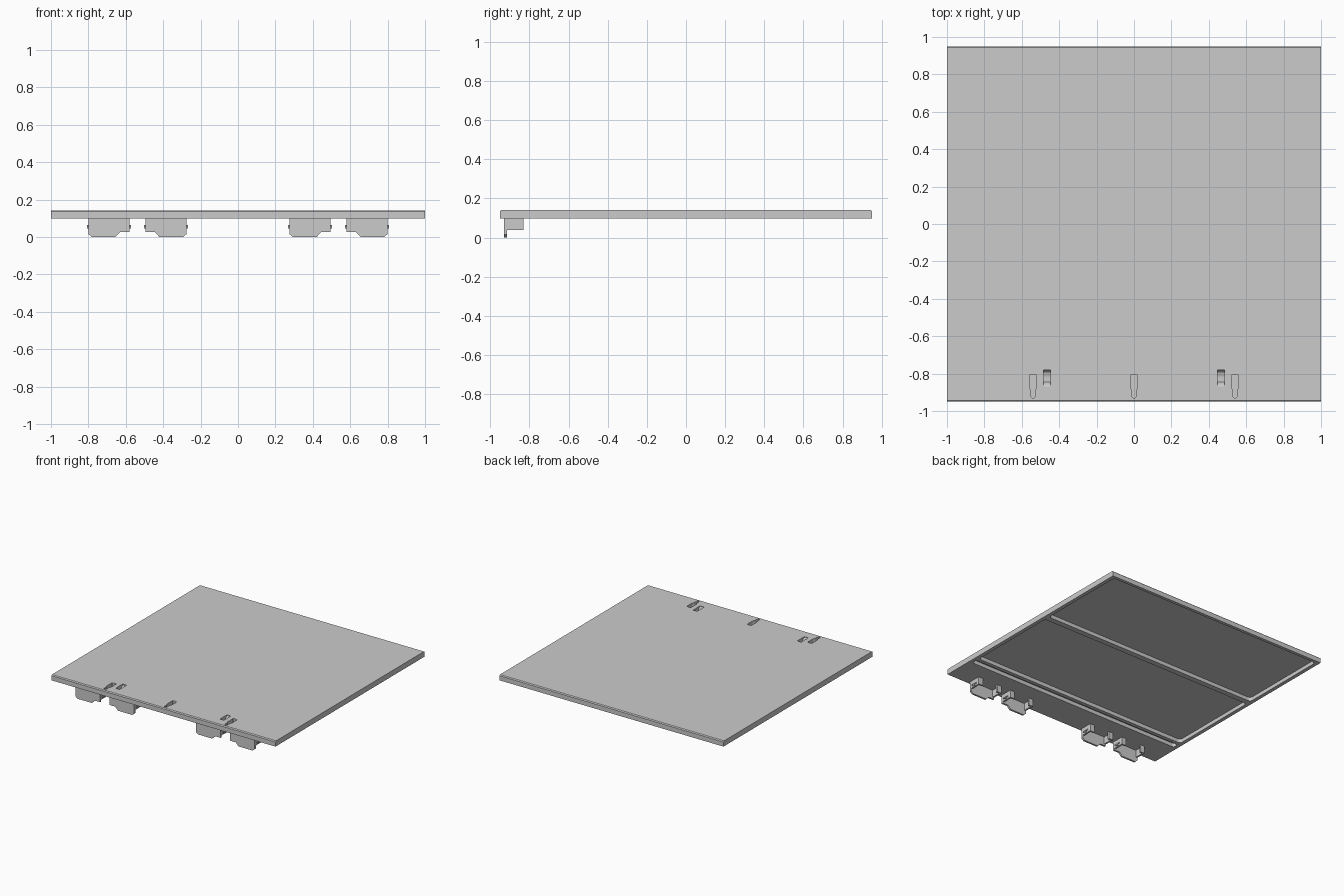
import bpy, bmesh, math
from mathutils import Vector

if "Cube" in bpy.data.objects:
    bpy.data.objects.remove(bpy.data.objects["Cube"])

AXES = {'x': lambda u, v, w: (w, u, v),   # profile in yz
        'y': lambda u, v, w: (u, w, v),   # profile in xz
        'z': lambda u, v, w: (u, v, w)}   # profile in xy


def add_prism(bm, pts, axis, a, b):
    f = AXES[axis]
    lo = [bm.verts.new(f(u, v, a)) for u, v in pts]
    hi = [bm.verts.new(f(u, v, b)) for u, v in pts]
    bm.faces.new(lo)
    bm.faces.new(hi[::-1])
    n = len(pts)
    for i in range(n):
        bm.faces.new((lo[i], hi[i], hi[(i + 1) % n], lo[(i + 1) % n]))


def add_box(bm, x0, x1, y0, y1, z0, z1):
    add_prism(bm, [(x0, y0), (x1, y0), (x1, y1), (x0, y1)], 'z', z0, z1)


def finish(bm, name):
    bmesh.ops.recalc_face_normals(bm, faces=bm.faces)
    me = bpy.data.meshes.new(name)
    bm.to_mesh(me)
    bm.free()
    ob = bpy.data.objects.new(name, me)
    bpy.context.collection.objects.link(ob)
    return ob


def rounded_rect(x, y0, y1, r, n=4):
    pts = []
    corners = [(x - r, y1 - r), (-x + r, y1 - r), (-x + r, y0 + r), (x - r, y0 + r)]
    for q, (cx, cy) in enumerate(corners):
        for i in range(n + 1):
            a = math.pi / 2 * (q + i / n)
            pts.append((cx + r * math.cos(a), cy + r * math.sin(a)))
    return pts


# Main panel slab with softened front and back top edges
bm = bmesh.new()
c = 0.007
add_prism(bm, [(-0.95, 0.098), (0.95, 0.098), (0.95, 0.142 - c), (0.947, 0.139), (0.95 - c, 0.142),
               (-0.95 + c, 0.142), (-0.947, 0.139), (-0.95, 0.142 - c)], 'x', -1, 1)
panel = finish(bm, "panel")

# Cutters: underside pockets, narrow groove, keyholes and latch slots
bm = bmesh.new()
for y0, y1, r in ((0.18, 0.925, 0.025), (-0.625, 0.135, 0.025), (-0.70, -0.655, 0.015)):
    add_prism(bm, rounded_rect(0.97, y0, y1, r), 'z', 0.05, 0.128)
half = [(0.011, -0.922), (0.011, -0.89), (0.019, -0.875), (0.019, -0.81), (0.015, -0.805)]
half = [(0.006, -0.93)] + half
for x in (-0.54, 0, 0.54):
    pts = [(x + u, v) for u, v in half] + [(x - u, v) for u, v in half[::-1]]
    add_prism(bm, pts, 'z', 0.112, 0.2)
for x in (-0.465, 0.465):
    add_prism(bm, [(-0.87, 0.2), (-0.87, 0.137), (-0.858, 0.132), (-0.845, 0.112),
                   (-0.815, 0.112), (-0.795, 0.118), (-0.78, 0.135), (-0.78, 0.2)],
              'x', x - 0.018, x + 0.018)
cutter = finish(bm, "cutter")
cutter.hide_render = True
mod = panel.modifiers.new("cuts", 'BOOLEAN')
mod.operation = 'DIFFERENCE'
mod.solver = 'EXACT'
mod.object = cutter
bpy.context.view_layer.objects.active = panel
panel.select_set(True)
bpy.ops.object.modifier_apply(modifier="cuts")
bpy.data.objects.remove(cutter, do_unlink=True)


# Hook brackets: stepped front plate, side flanges, back lips and side nubs
def bracket(name, x_step, x_tab):
    s = 1 if x_tab > x_step else -1
    w = abs(x_tab - x_step)
    X = lambda d: x_step + s * d
    bm = bmesh.new()
    plate = [(0, 0.098), (0, 0.026), (0.05, 0.026), (0.075, 0), (w - 0.018, 0),
             (w, 0.016), (w, 0.098)]
    add_prism(bm, [(X(d), z) for d, z in plate], 'y', -0.93, -0.915)
    for a, t in ((0, 1), (w, -1)):
        add_box(bm, X(a), X(a + t * 0.014), -0.915, -0.83, 0.04, 0.098)
        add_box(bm, X(a + t * 0.014), X(a + t * 0.04), -0.844, -0.83, 0.04, 0.098)
        add_box(bm, X(a), X(a - t * 0.007), -0.905, -0.855, 0.055, 0.064)
        add_box(bm, X(a), X(a - t * 0.007), -0.885, -0.875, 0.045, 0.055)
    return finish(bm, name)


for side, s in (("left", -1), ("right", 1)):
    bracket("outer_bracket_" + side, s * 0.58, s * 0.80)
    bracket("inner_bracket_" + side, s * 0.495, s * 0.275)
